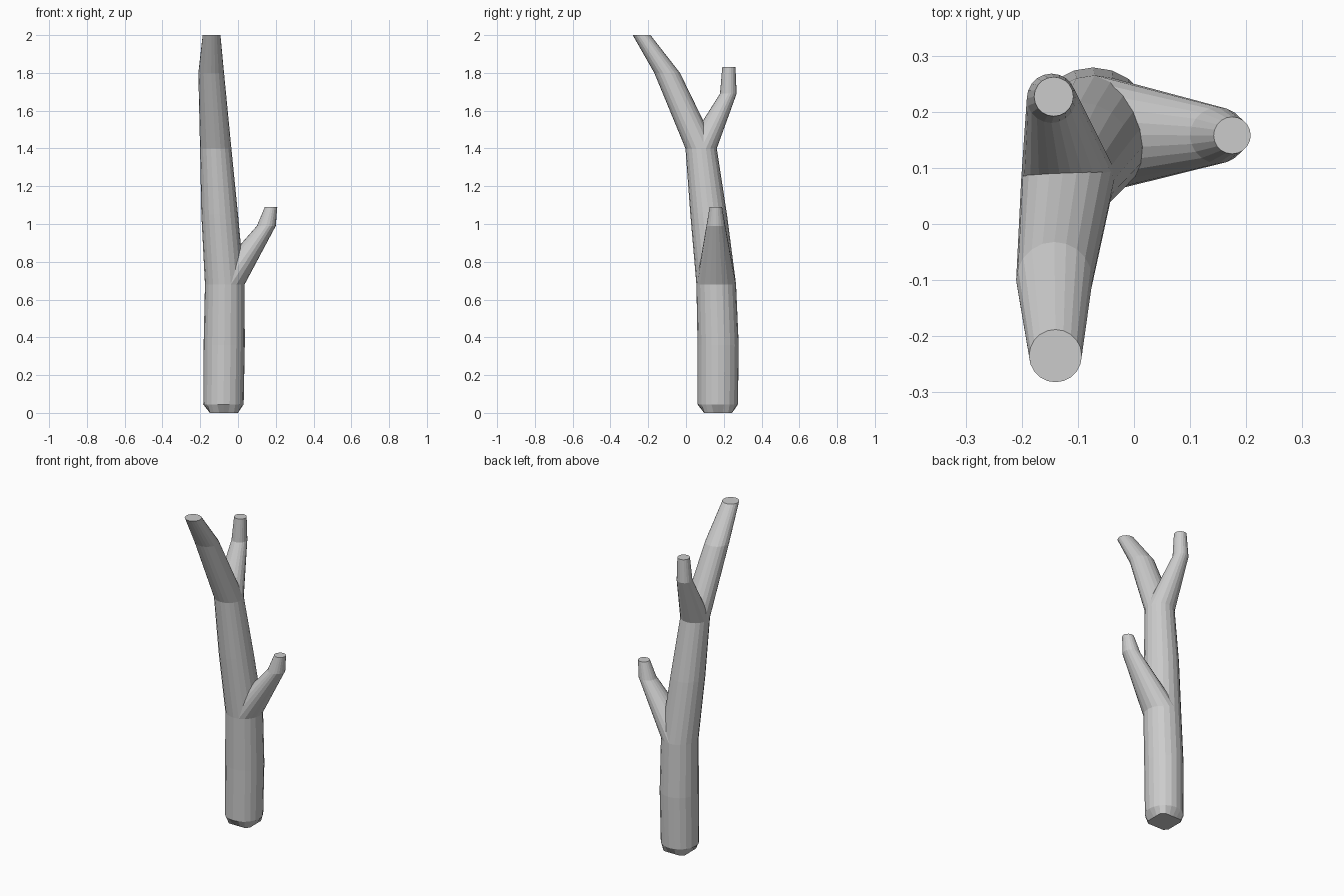
import bpy, bmesh, math

if "Cube" in bpy.data.objects:
    bpy.data.objects.remove(bpy.data.objects["Cube"])

SIDES = 20


def circle(x, y, z, r):
    return [(x + r * math.cos(2 * math.pi * i / SIDES),
             y + r * math.sin(2 * math.pi * i / SIDES), z) for i in range(SIDES)]


def squared(x, y, z, half, limit):
    # square outline with its corners trimmed to a circle
    pts = []
    for i in range(SIDES):
        a = 2 * math.pi * (i + 0.0) / SIDES
        c, s = math.cos(a), math.sin(a)
        r = min(half / max(abs(c), abs(s)), limit)
        pts.append((x + r * c, y + r * s, z))
    return pts


def limb(name, rings, cap_start=False):
    # loft horizontal rings into a tapering limb with a flat cut end
    bm = bmesh.new()
    loops = [[bm.verts.new(p) for p in ring] for ring in rings]
    for a, b in zip(loops, loops[1:]):
        for i in range(SIDES):
            j = (i + 1) % SIDES
            bm.faces.new((a[i], a[j], b[j], b[i]))
    bm.faces.new(loops[-1])
    if cap_start:
        bm.faces.new(loops[0][::-1])
    me = bpy.data.meshes.new(name)
    bm.to_mesh(me)
    bm.free()
    ob = bpy.data.objects.new(name, me)
    bpy.context.collection.objects.link(ob)
    return ob


# fork rings shared by the trunk and the branches
low_fork = circle(-0.07, 0.16, 0.68, 0.105)
high_fork = circle(-0.118, 0.08, 1.40, 0.083)

# trunk with squared foot, running on into the front limb
limb("trunk", [
    squared(-0.075, 0.17, 0.0, 0.074, 0.098),
    circle(-0.077, 0.168, 0.045, 0.107),
    circle(-0.073, 0.17, 0.36, 0.109),
    low_fork,
    circle(-0.097, 0.12, 1.05, 0.097),
    high_fork,
    circle(-0.142, -0.10, 1.80, 0.068),
    circle(-0.14, -0.235, 2.0, 0.047),
], cap_start=True)

# rear upper branch
limb("rear_branch", [
    high_fork,
    circle(-0.147, 0.224, 1.69, 0.044),
    circle(-0.143, 0.227, 1.83, 0.035),
])

# lower side branch
limb("side_branch", [
    low_fork,
    circle(0.15, 0.158, 0.99, 0.05),
    circle(0.175, 0.158, 1.09, 0.033),
])
